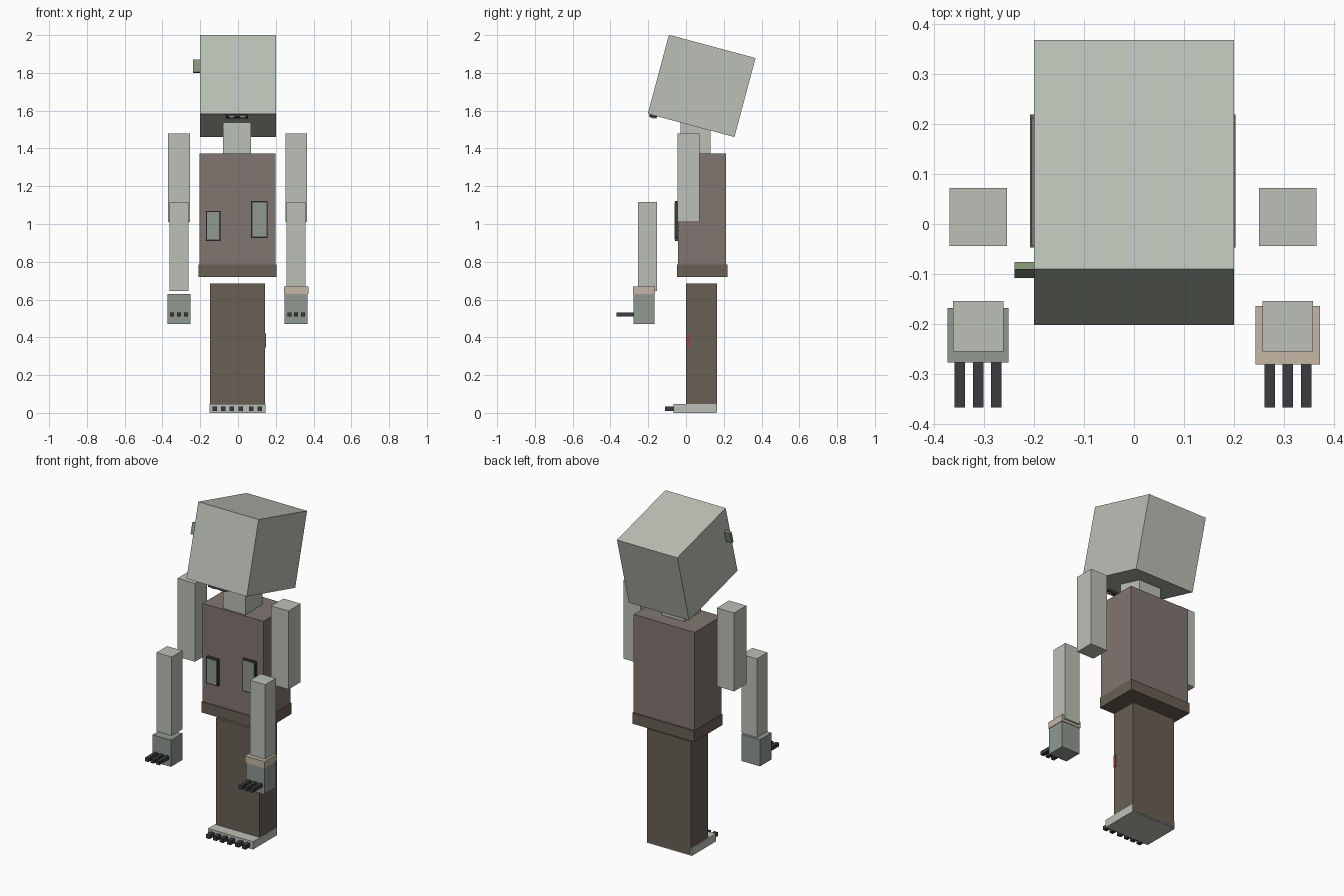
import bpy
import math
from mathutils import Matrix

if "Cube" in bpy.data.objects:
    bpy.data.objects.remove(bpy.data.objects["Cube"])


def material(name, r, g, b):
    m = bpy.data.materials.new(name)
    m.diffuse_color = (r, g, b, 1)
    m.use_nodes = True
    m.node_tree.nodes["Principled BSDF"].inputs["Base Color"].default_value = m.diffuse_color
    return m


SKIN = material("skin", 0.50, 0.53, 0.47)
SHIRT = material("shirt", 0.22, 0.18, 0.16)
CLOTH = material("trouser", 0.14, 0.115, 0.09)
DARK = material("nail", 0.045, 0.045, 0.05)
PATCH = material("patch", 0.28, 0.31, 0.28)
GREEN = material("green", 0.23, 0.30, 0.17)
RED = material("red", 0.30, 0.06, 0.05)
CUFF = material("bandage", 0.55, 0.47, 0.37)


def box(name, x, y, z, mat, tilt=0.0):
    """Box from (min, max) ranges, optionally tilted about x through its centre."""
    bpy.ops.mesh.primitive_cube_add(size=1)
    ob = bpy.context.object
    ob.name = name
    size = [b - a for a, b in (x, y, z)]
    mid = [(a + b) / 2 for a, b in (x, y, z)]
    ob.data.transform(Matrix.Diagonal((*size, 1)))
    ob.location = mid
    ob.rotation_euler.x = tilt
    ob.data.materials.append(mat)
    return ob


def around(c, size):
    return (c - size / 2, c + size / 2)


TILT = math.radians(-15)

# Tilted head with side bump and mouth
box("head", (-0.2, 0.2), around(0.083, 0.475), around(1.731, 0.433), SKIN, TILT)
box("head_bump", (-0.239, -0.195), around(-0.092, 0.0155), around(1.835, 0.068), GREEN, TILT)
box("mouth", around(-0.005, 0.115), around(-0.175, 0.042), around(1.570, 0.012), DARK, TILT)
for x in (-0.033, 0.025):
    box("tooth", around(x, 0.03), around(-0.178, 0.025), around(1.567, 0.013), CUFF, TILT)

# Neck and torso
box("neck", (-0.08, 0.07), (-0.03, 0.13), (1.36, 1.55), SKIN)
box("torso", (-0.205, 0.199), (-0.043, 0.212), (0.73, 1.373), SHIRT)
box("waistband", (-0.208, 0.203), (-0.047, 0.219), (0.72, 0.785), CLOTH)

# Torn holes on the shirt front: dark rim with pale inset
for x0, x1, z0, z1 in ((-0.17, -0.093, 0.91, 1.07), (0.07, 0.157, 0.927, 1.122)):
    box("hole_rim", (x0, x1), (-0.058, -0.04), (z0, z1), DARK)
    box("hole_inset", (x0 + 0.007, x1 - 0.007), (-0.061, -0.045), (z0 + 0.007, z1 - 0.007), PATCH)

# Legs, wound, feet and toes
box("legs", (-0.147, 0.143), (0.0, 0.164), (0.006, 0.685), CLOTH)
box("wound", (0.14, 0.147), (0.003, 0.02), (0.347, 0.42), RED)
box("feet", (-0.152, 0.146), (-0.066, 0.162), (0.0, 0.047), SKIN)
for x in (-0.122, -0.077, -0.033, 0.015, 0.07, 0.115):
    box("toe", around(x, 0.024), (-0.11, -0.06), (0.011, 0.034), DARK)

# Arms, hands and fingers
for side, cx, fx in (("left", -0.312, -0.312), ("right", 0.308, 0.308)):
    box(side + "_upper_arm", around(cx, 0.115), (-0.044, 0.072), (1.01, 1.48), SKIN)
    box(side + "_forearm", around(cx, 0.101), (-0.255, -0.154), (0.645, 1.117), SKIN)
    box(side + "_hand", around(cx, 0.122), (-0.277, -0.168), (0.47, 0.63), PATCH)
    for i in (-1, 0, 1):
        box(side + "_finger", around(fx + i * 0.0365, 0.021), (-0.367, -0.27), (0.51, 0.532), DARK)

# Bandage on the right wrist
box("wrist_bandage", (0.243, 0.372), (-0.281, -0.164), (0.63, 0.67), CUFF)
